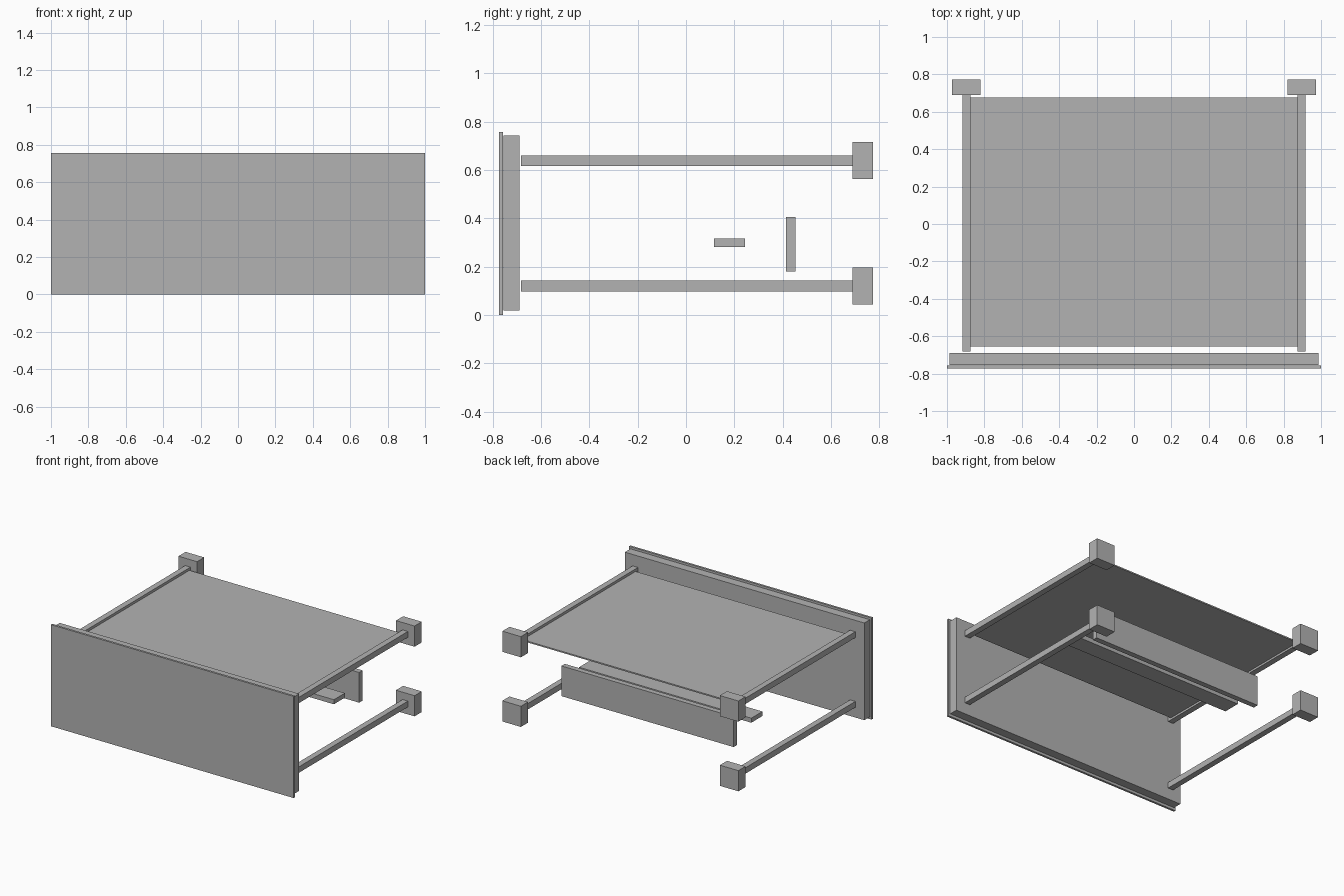
import bpy
import bmesh
from mathutils import Vector

default = bpy.data.objects.get("Cube")
if default:
    bpy.data.objects.remove(default, do_unlink=True)

GREY = (0.45, 0.45, 0.45, 1.0)
grey = bpy.data.materials.new("plain grey")
grey.use_nodes = True
grey.diffuse_color = GREY
grey.node_tree.nodes["Principled BSDF"].inputs["Base Color"].default_value = GREY


def box(name, xs, ys, zs):
    """Add a flat-sided box spanning the given ranges."""
    low, high = (Vector(corner) for corner in zip(xs, ys, zs))
    bm = bmesh.new()
    bmesh.ops.create_cube(bm, size=1)
    bmesh.ops.scale(bm, vec=high - low, verts=bm.verts)
    mesh = bpy.data.meshes.new(name)
    bm.to_mesh(mesh)
    bm.free()
    mesh.materials.append(grey)
    obj = bpy.data.objects.new(name, mesh)
    obj.location = (low + high) / 2
    bpy.context.collection.objects.link(obj)
    return obj


# Front panel and its backing board
box("front_panel", (-1, 1), (-0.773, -0.757), (0, 0.757))
box("backing_board", (-0.987, 0.987), (-0.755, -0.69), (0.018, 0.742))

# Thin sheet stretched between the upper rails
box("top_sheet", (-0.874, 0.874), (-0.655, 0.676), (0.632, 0.642))

# Inner slats, one lying flat and one upright
box("flat_slat", (-0.71, 0.71), (0.115, 0.245), (0.282, 0.316))
box("upright_slat", (-0.71, 0.71), (0.413, 0.453), (0.18, 0.405))

# Four rails, each ending in a block at the back
for side, sign in (("left", 1), ("right", -1)):
    for level, z in (("lower", 0.12), ("upper", 0.639)):
        rail_x = sorted((sign * 0.874, sign * 0.918))
        block_x = sorted((sign * 0.82, sign * 0.973))
        box(f"{level}_{side}_rail", rail_x, (-0.683, 0.69), (z - 0.022, z + 0.022))
        box(f"{level}_{side}_block", block_x, (0.689, 0.773), (z - 0.077, z + 0.077))
